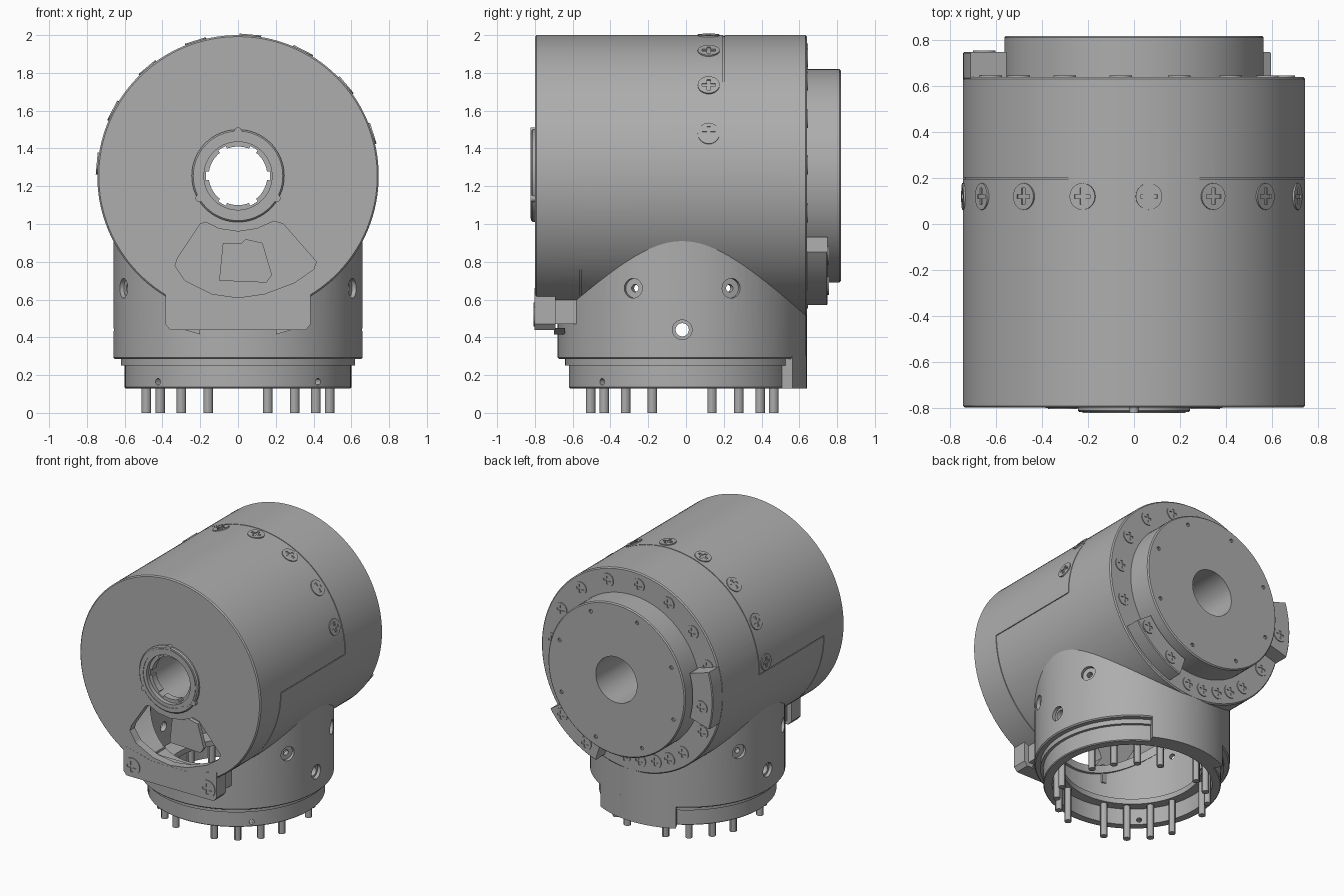
import bpy, bmesh
from math import cos, sin, radians, pi
from mathutils import Vector

if "Cube" in bpy.data.objects:
    bpy.data.objects.remove(bpy.data.objects["Cube"])

DRUM_Z = 1.255     # height of the drum axis
BASE_Y = -0.02     # offset of the base axis

grey = bpy.data.materials.new("machined_grey")
grey.use_nodes = True
grey.diffuse_color = (0.42, 0.42, 0.42, 1)
grey.node_tree.nodes["Principled BSDF"].inputs["Base Color"].default_value = (0.42, 0.42, 0.42, 1)


def place(axis, r, deg, h):
    """Point at radius, angle and distance along the drum (Y) or base (Z) axis."""
    a = radians(deg)
    if axis == "Y":
        return Vector((r * cos(a), h, DRUM_Z + r * sin(a)))
    return Vector((r * cos(a), BASE_Y + r * sin(a), h))


def finish(name, bm):
    bmesh.ops.recalc_face_normals(bm, faces=bm.faces)
    mesh = bpy.data.meshes.new(name)
    bm.to_mesh(mesh)
    bm.free()
    mesh.materials.append(grey)
    obj = bpy.data.objects.new(name, mesh)
    bpy.context.collection.objects.link(obj)
    return obj


def sweep(name, profile, axis, start=0, end=360, steps=96):
    """Turn a closed (radius, height) profile around an axis."""
    bm = bmesh.new()
    full = end - start == 360
    rows = []
    for i in range(steps if full else steps + 1):
        deg = start + (end - start) * i / steps
        rows.append([bm.verts.new(place(axis, r, deg, h)) for r, h in profile])
    n = len(profile)
    for i in range(steps):
        a, b = rows[i], rows[(i + 1) % len(rows)]
        for j in range(n):
            k = (j + 1) % n
            bm.faces.new((a[j], a[k], b[k], b[j]))
    if not full:
        bm.faces.new(rows[0])
        bm.faces.new(rows[-1])
    return finish(name, bm)


def ring(name, r0, r1, h0, h1, axis, start=0, end=360, steps=96, c=0.0):
    """Rectangular ring section with optional outer chamfers."""
    prof = [(r0, h0), (r1 - c, h0), (r1, h0 + c), (r1, h1 - c), (r1 - c, h1), (r0, h1)]
    if not c:
        prof = [(r0, h0), (r1, h0), (r1, h1), (r0, h1)]
    return sweep(name, prof, axis, start, end, steps)


def rod(name, centre, normal, r, depth, sides=24):
    bm = bmesh.new()
    bmesh.ops.create_cone(bm, cap_ends=True, segments=sides, radius1=r, radius2=r, depth=depth)
    obj = finish(name, bm)
    obj.rotation_euler = Vector(normal).to_track_quat("Z", "Y").to_euler()
    obj.location = centre
    return obj


def box(name, lo, hi):
    bm = bmesh.new()
    bmesh.ops.create_cube(bm, size=1)
    for v in bm.verts:
        v.co = [lo[i] + (v.co[i] + 0.5) * (hi[i] - lo[i]) for i in range(3)]
    return finish(name, bm)


def prism(name, points, y0, y1):
    """Extrude an (x, z) outline along Y."""
    bm = bmesh.new()
    face = bm.faces.new([bm.verts.new((x, y0, z)) for x, z in points])
    out = bmesh.ops.extrude_face_region(bm, geom=[face])["geom"]
    bmesh.ops.translate(bm, vec=(0, y1 - y0, 0), verts=[g for g in out if isinstance(g, bmesh.types.BMVert)])
    return finish(name, bm)


def cut(obj, *cutters):
    bpy.context.view_layer.objects.active = obj
    for c in cutters:
        mod = obj.modifiers.new("cut", "BOOLEAN")
        mod.operation, mod.solver, mod.object = "DIFFERENCE", "EXACT", c
        bpy.ops.object.modifier_apply(modifier=mod.name)
        bpy.data.objects.remove(c)


# Hollow drum with sight window and opening into the base
drum = sweep("drum_housing", [(.2, -.8), (.737, -.8), (.745, -.792), (.745, .632), (.737, .64),
                              (.2, .64), (.2, .58), (.69, .58), (.69, -.74), (.2, -.74)], "Y", steps=128)
window = [(-.17, 1.01), (-.2, 1.0), (-.32, .82), (-.333, .78), (-.28, .7), (-.14, .63), (0, .61), (.14, .63),
          (.3, .69), (.4, .76), (.415, .8), (.24, 1.0), (.19, 1.015), (.1, .975), (0, .96), (-.1, .975)]
cut(drum, prism("window_cutter", window, -.9, -.7),
    rod("base_cutter", (0, BASE_Y, .5), (0, 0, 1), .58, .9, 64))
# Cover seams
cut(drum, ring("seam_top", .739, .76, .197, .203, "Y", 0, 180, 64))
for s, (a, b) in ((1, (301, 360)), (-1, (180, 239))):
    x0, x1 = sorted((s * .739, s * .76))
    cut(drum, ring("seam_front", .739, .76, -.563, -.557, "Y", a, b, 32),
        box("seam_side", (x0, -.56, DRUM_Z - .003), (x1, .2, DRUM_Z + .003)))

# Bore tube, front collar and rear flange
ring("bore_tube", .17, .21, -.79, .66, "Y", c=0.002)
ring("front_collar", .18, .245, -.82, -.77, "Y", c=0.008)
ring("collar_groove_lip", .205, .225, -.824, -.81, "Y")
for i in range(6):
    ring("bore_tooth", .155, .19, -.79, -.74, "Y", i * 60 + 8, i * 60 + 52, 10)
for deg in (90, 210, 330):
    rod("collar_pin", place("Y", .237, deg, -.81), (0, -1, 0), .02, .025, 16)
flange = ring("rear_flange", .17, .565, .63, .82, "Y", c=0.008)
for i in range(8):
    cut(flange, rod("pin_hole", place("Y", .5, i * 45 + 20, .82), (0, 1, 0), .014, .03, 10))

# Plate seen behind the window
prism("inner_plate", [(-.1, .7), (-.08, .9), (.02, .9), (.04, .92), (.13, .9), (.18, .73), (.15, .69)], -.66, -.63)

# Front mounting lug
prism("front_lug", [(-.385, .47), (-.36, .44), (.36, .44), (.385, .47), (.385, .66),
                    (.15, .602), (-.15, .602), (-.385, .66)], -.801, -.69)
for s in (-1, 1):
    x0, x1 = sorted((s * .2, s * .35))
    box("lug_rib", (x0, -.7, .47), (x1, -.57, .61))
    prism("lug_gusset", [(s * .2, .415), (s * .32, .45), (s * .2, .45)], -.7, -.64)

# Base skirt, saddle cut to the drum, with side holes
base = ring("base_skirt", .6, .66, .285, 1.05, "Z", c=0.008)
cut(base, rod("saddle_cutter", (0, -.04, DRUM_Z), (0, 1, 0), .735, 1.9, 128))
for side in (0, 180):
    for da, z, hole in ((0, .44, .035), (23.2, .66, .02), (-23.2, .66, .02)):
        out = place("Z", 1, side + da, 0) - Vector((0, BASE_Y, 0))
        cut(base, rod("sink", place("Z", .66, side + da, z), out, .052, .05),
            rod("hole", place("Z", .63, side + da, z), out, hole, .2))

# Lower ring, inner lip and rear tab
lower = ring("lower_ring", .54, .6, .13, .29, "Z", c=0.006)
for deg in (225, 315):
    out = place("Z", 1, deg, 0) - Vector((0, BASE_Y, 0))
    cut(lower, rod("ring_hole", place("Z", .57, deg, .165), out, .018, .2, 12))
ring("inner_lip", .47, .62, .25, .29, "Z")
ring("rear_tab", .58, .66, .13, .3, "Z", 62, 118, 24)

# Contact pins, four per quadrant
for q in range(4):
    for k in range(1, 5):
        rod("contact_pin", place("Z", .51, q * 90 + k * 18, .13), (0, 0, 1), .025, .26, 12)

# Rear clamp lugs
LUGS = ((163, 196), (288, 326))
for a, b in LUGS:
    ring("rear_clamp", .58, .745 if a < 180 else .72, .63, .75, "Y", a, b, 16, c=0.006)

# Cross-head screw, shared by every fastener
master = rod("screw", (0, 0, 0), (0, 0, 1), .058, .03, 24)
cut(master, box("slot", (-.036, -.009, .001), (.036, .009, .05)),
    box("slot", (-.009, -.036, .001), (.009, .036, .05)))


def screw(name, spot, normal, scale=1):
    obj = bpy.data.objects.new(name, master.data)
    bpy.context.collection.objects.link(obj)
    obj.location = Vector(spot) - Vector(normal) * .009
    obj.rotation_euler = Vector(normal).to_track_quat("Z", "Y").to_euler()
    obj.scale = (scale, scale, 1)


# Cover screws over the top of the drum
for i in range(8):
    deg = 17.5 + i * 22.5
    screw("cover_screw", place("Y", .745, deg, .12), (cos(radians(deg)), 0, sin(radians(deg))))
# Rear rim screws, raised where they sit on a clamp
for deg in [i * 22.5 + 5 for i in range(16)] + [242, 264]:
    on_lug = any(a < deg < b for a, b in LUGS)
    screw("rim_screw", place("Y", .655, deg, .75 if on_lug else .64), (0, 1, 0), .85)
# Lug screws
for x in (-.31, .31):
    screw("lug_screw", (x, -.801, .52), (0, -1, 0), 1.1)
bpy.data.objects.remove(master)

# Smooth round walls, keep hard edges
bpy.ops.object.select_all(action="DESELECT")
for obj in bpy.context.scene.objects:
    if obj.type == "MESH":
        obj.select_set(True)
        bpy.context.view_layer.objects.active = obj
bpy.ops.object.shade_smooth_by_angle(angle=pi / 6)
